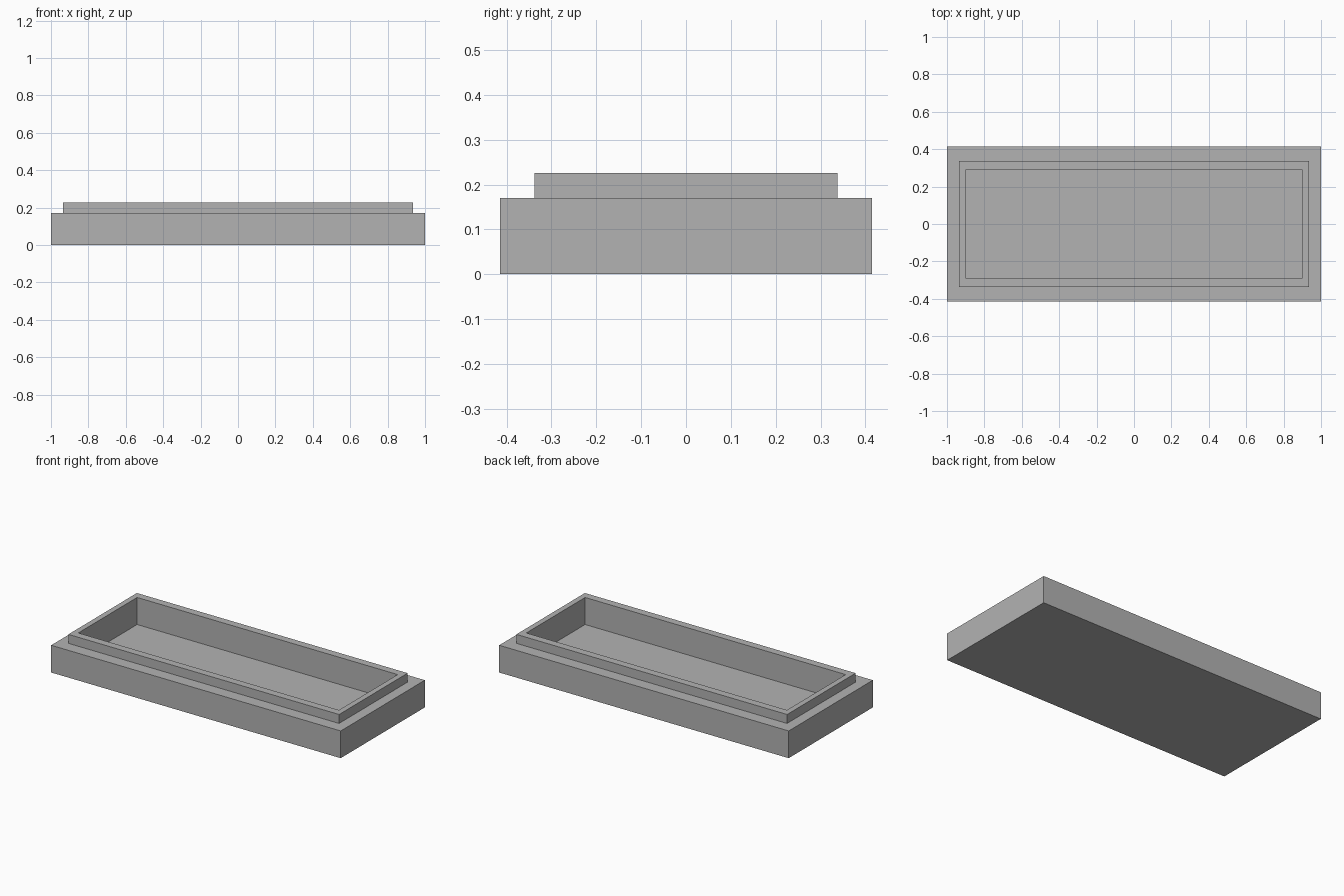
import bpy
import bmesh

cube = bpy.data.objects.get("Cube")
if cube:
    bpy.data.objects.remove(cube, do_unlink=True)

# Plain grey material
grey = bpy.data.materials.new("grey")
grey.use_nodes = True
colour = (0.45, 0.45, 0.45, 1)
grey.diffuse_color = colour
grey.node_tree.nodes["Principled BSDF"].inputs["Base Color"].default_value = colour

# Rectangular rings (half width, half depth, height), from underside to cavity floor
rings = [
    (1.0, 0.415, 0.0),       # outer base
    (1.0, 0.415, 0.17),      # top of outer wall
    (0.935, 0.338, 0.17),    # foot of raised lip
    (0.935, 0.338, 0.226),   # top of raised lip
    (0.90, 0.29, 0.226),     # cavity rim
    (0.90, 0.29, 0.057),     # cavity floor
]

bm = bmesh.new()
loops = [[bm.verts.new((sx * w, sy * d, z))
          for sx, sy in ((-1, -1), (1, -1), (1, 1), (-1, 1))]
         for w, d, z in rings]

# Walls and ledges between neighbouring rings
for low, high in zip(loops, loops[1:]):
    for i in range(4):
        j = (i + 1) % 4
        bm.faces.new((low[i], low[j], high[j], high[i]))

# Underside and cavity floor
bm.faces.new(reversed(loops[0]))
bm.faces.new(loops[-1])
bmesh.ops.recalc_face_normals(bm, faces=bm.faces)

mesh = bpy.data.meshes.new("tray_base")
bm.to_mesh(mesh)
bm.free()
mesh.materials.append(grey)
tray = bpy.data.objects.new("tray_base", mesh)
bpy.context.scene.collection.objects.link(tray)
